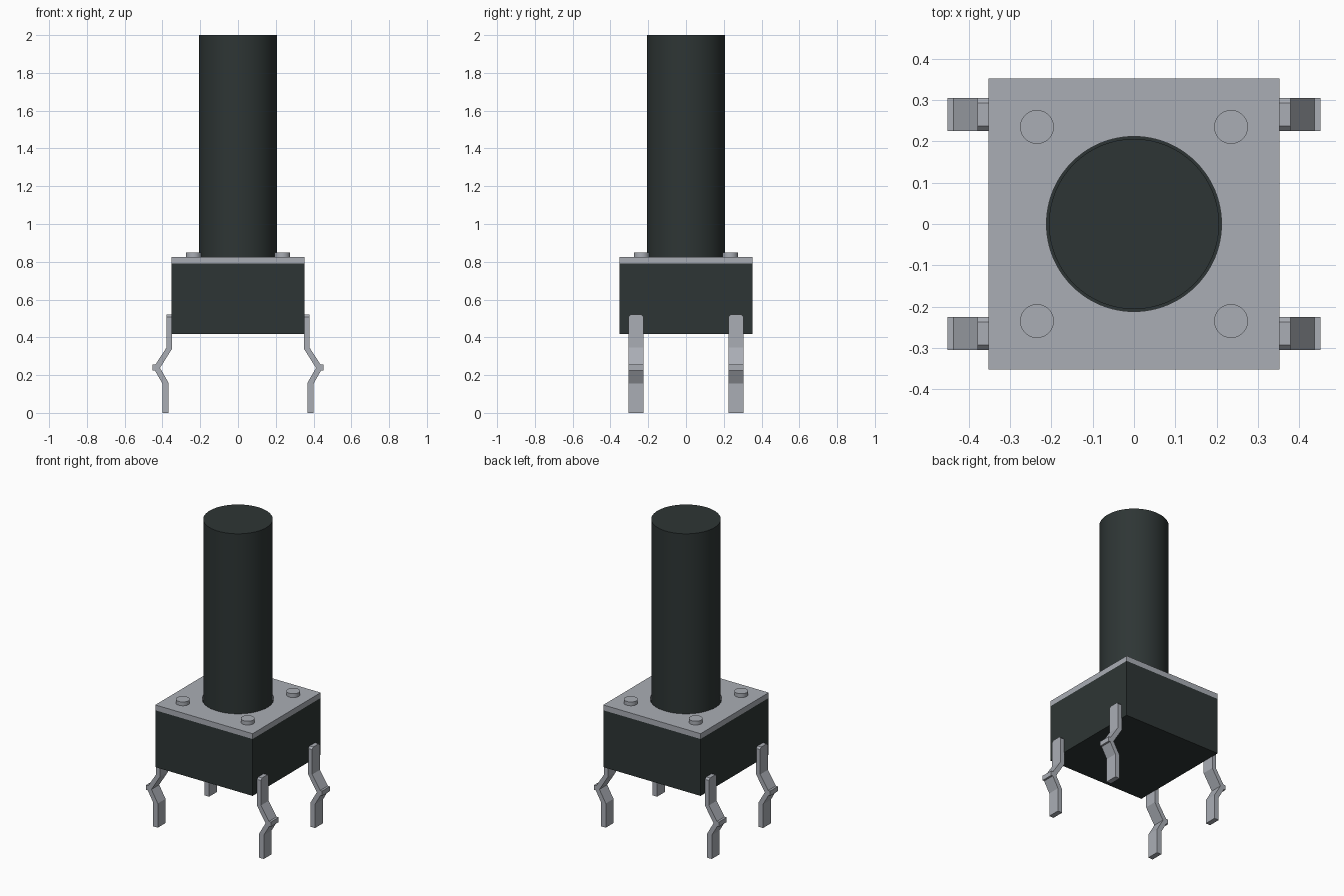
import bpy, bmesh, math

if "Cube" in bpy.data.objects:
    bpy.data.objects.remove(bpy.data.objects["Cube"])


def material(name, rgb):
    m = bpy.data.materials.new(name)
    m.diffuse_color = (*rgb, 1)
    m.use_nodes = True
    m.node_tree.nodes["Principled BSDF"].inputs["Base Color"].default_value = m.diffuse_color
    return m


BLACK = material("black plastic", (0.027, 0.036, 0.035))
METAL = material("grey metal", (0.40, 0.42, 0.46))


def finish(ob, name, mat, smooth=False):
    ob.name = name
    ob.data.materials.clear()
    ob.data.materials.append(mat)
    if smooth:
        bpy.ops.object.shade_smooth_by_angle(angle=math.radians(30))
    return ob


def box(name, half, z0, z1, mat):
    bpy.ops.mesh.primitive_cube_add(size=1, location=(0, 0, (z0 + z1) / 2))
    ob = bpy.context.object
    ob.scale = (2 * half, 2 * half, z1 - z0)
    bpy.ops.object.transform_apply(location=True, rotation=False, scale=True)
    return finish(ob, name, mat)


def cylinder(name, r, x, y, z0, z1, mat, sides=64):
    bpy.ops.mesh.primitive_cylinder_add(vertices=sides, radius=r, depth=z1 - z0,
                                        location=(x, y, (z0 + z1) / 2))
    return finish(bpy.context.object, name, mat, True)


# Housing and cover plate with a round opening
box("housing", 0.352, 0.418, 0.79, BLACK)
plate = box("cover_plate", 0.352, 0.79, 0.825, METAL)
cutter = cylinder("opening_cutter", 0.212, 0, 0, 0.7, 0.9, METAL, 96)
cutter.hide_render = True
cutter.hide_viewport = True
cut = plate.modifiers.new("opening", 'BOOLEAN')
cut.operation = 'DIFFERENCE'
cut.solver = 'EXACT'
cut.object = cutter

# Long push button
cylinder("push_button", 0.206, 0, 0, 0.78, 2.0, BLACK, 96)

# Corner rivets
for sx in (-1, 1):
    for sy in (-1, 1):
        cylinder("rivet", 0.041, sx * 0.235, sy * 0.235, 0.815, 0.85, METAL, 48)

# Kinked terminal legs, side profile as x, z
LEG = [(0.350, 0.52), (0.350, 0.338), (0.413, 0.238), (0.367, 0.158), (0.367, 0),
       (0.400, 0), (0.400, 0.155), (0.440, 0.225), (0.452, 0.225), (0.452, 0.256),
       (0.437, 0.256), (0.379, 0.345), (0.379, 0.52)]
LEG_Y, LEG_HALF = 0.265, 0.04


def leg(sx, sy):
    bm = bmesh.new()
    y0 = sy * LEG_Y - LEG_HALF
    face = bm.faces.new([bm.verts.new((sx * x, y0, z)) for x, z in LEG])
    ext = bmesh.ops.extrude_face_region(bm, geom=[face])
    bmesh.ops.translate(bm, vec=(0, 2 * LEG_HALF, 0),
                        verts=[v for v in ext["geom"] if isinstance(v, bmesh.types.BMVert)])
    # Chamfered top corners
    top = [e for e in bm.edges if all(v.co.z > 0.51 for v in e.verts)
           and abs(e.verts[0].co.y - e.verts[1].co.y) < 1e-5]
    bmesh.ops.bevel(bm, geom=top, offset=0.012, segments=1, affect='EDGES')
    bmesh.ops.recalc_face_normals(bm, faces=bm.faces)
    me = bpy.data.meshes.new("leg")
    bm.to_mesh(me)
    bm.free()
    ob = bpy.data.objects.new("leg", me)
    bpy.context.collection.objects.link(ob)
    finish(ob, "terminal_leg", METAL)


for sx in (-1, 1):
    for sy in (-1, 1):
        leg(sx, sy)
